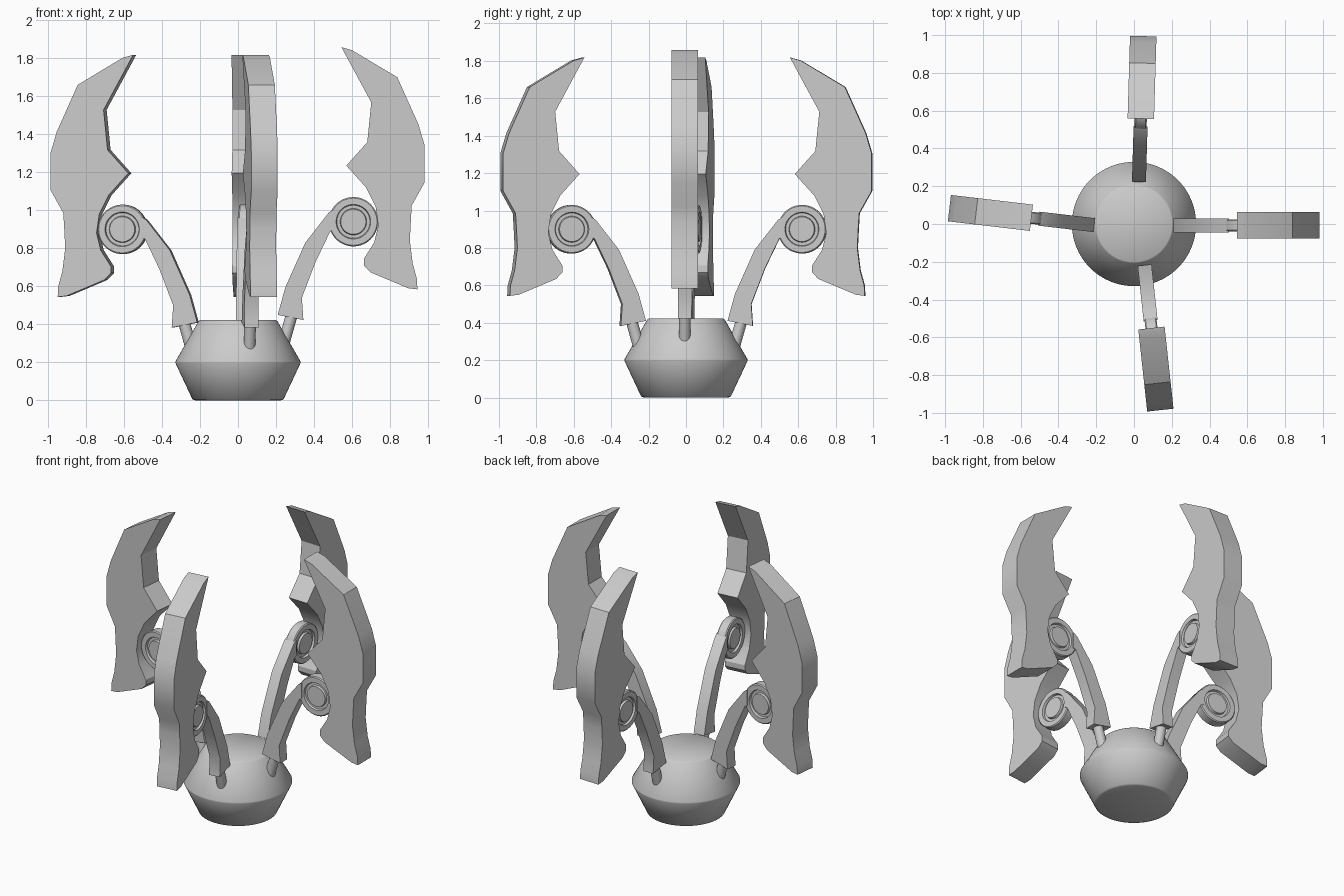
import bpy, bmesh, math
from mathutils import Matrix, Vector

if "Cube" in bpy.data.objects:
    bpy.data.objects.remove(bpy.data.objects["Cube"])


def finish(name, bm, matrix, angle):
    bmesh.ops.recalc_face_normals(bm, faces=bm.faces[:])
    mesh = bpy.data.meshes.new(name)
    bm.to_mesh(mesh)
    bm.free()
    ob = bpy.data.objects.new(name, mesh)
    bpy.context.collection.objects.link(ob)
    ob.matrix_world = matrix
    bpy.ops.object.select_all(action='DESELECT')
    ob.select_set(True)
    bpy.context.view_layer.objects.active = ob
    bpy.ops.object.shade_smooth_by_angle(angle=math.radians(angle))
    return ob


def plate(name, outline, half, matrix):
    """Extrude an (r, z) outline to both sides of y = 0."""
    bm = bmesh.new()
    face = bm.faces.new([bm.verts.new((r, -half, z)) for r, z in outline])
    ext = bmesh.ops.extrude_face_region(bm, geom=[face])
    verts = [v for v in ext["geom"] if isinstance(v, bmesh.types.BMVert)]
    bmesh.ops.translate(bm, verts=verts, vec=(0, 2 * half, 0))
    return finish(name, bm, matrix, 32)


def lathe(name, profile, matrix, angle, sides=48):
    """Revolve a (radius, height) profile about z and cap both ends."""
    bm = bmesh.new()
    rings = [[bm.verts.new((r * math.cos(math.tau * i / sides),
                            r * math.sin(math.tau * i / sides), z))
              for i in range(sides)] for r, z in profile]
    for a, b in zip(rings, rings[1:]):
        for i in range(sides):
            j = (i + 1) % sides
            bm.faces.new((a[i], a[j], b[j], b[i]))
    bm.faces.new(rings[0])
    bm.faces.new(rings[-1])
    return finish(name, bm, matrix, angle)


# Claw blade and arm outlines, radius from the axis against height
CLAW = [(0.54, 1.818), (0.597, 1.802), (0.834, 1.66), (0.945, 1.413),
        (0.977, 1.305), (0.977, 1.105), (0.91, 0.985), (0.905, 0.90),
        (0.90, 0.80), (0.915, 0.68), (0.937, 0.60), (0.94, 0.544),
        (0.892, 0.55), (0.692, 0.634), (0.658, 0.67), (0.658, 0.705),
        (0.712, 0.79), (0.734, 0.88), (0.72, 0.98), (0.67, 1.08),
        (0.566, 1.195), (0.676, 1.318), (0.697, 1.528)]
ARM = [(0.50, 0.965), (0.475, 0.95), (0.35, 0.79), (0.245, 0.555), (0.205, 0.41),
       (0.34, 0.383), (0.332, 0.50), (0.405, 0.69), (0.482, 0.85), (0.50, 0.86)]

# Joint disc with a ring groove on each face
H, G = 0.032, 0.018
JOINT = [(0.066, -H), (0.070, -G), (0.087, -G), (0.091, -H), (0.124, -H), (0.13, -H + 0.006),
         (0.13, H - 0.006), (0.124, H), (0.091, H), (0.087, G), (0.070, G), (0.066, H)]

# Base
lathe("base", [(0.225, 0), (0.24, 0.006), (0.329, 0.196), (0.329, 0.205),
               (0.208, 0.416), (0.2, 0.422)], Matrix(), 70, 64)

# Four grippers: name, axis offset, heading in degrees
for side, offset, heading in (("right", (0.004, -0.007, 0.04), 0),
                              ("back", (0.02, 0.018, 0), 88.3),
                              ("left", (-0.007, -0.03, 0), 173.3),
                              ("front", (0.034, -0.014, 0), -83.8)):
    m = Matrix.Translation(offset) @ Matrix.Rotation(math.radians(heading), 4, 'Z')
    plate(side + "_claw", CLAW, 0.07, m)
    plate(side + "_arm", ARM, 0.037, m)
    lathe(side + "_joint", JOINT,
          m @ Matrix.Translation((0.603, 0, 0.90)) @ Matrix.Rotation(math.pi / 2, 4, 'X'), 30)
    # Pin tying the arm to the base
    start, end = Vector((0.225, 0, 0.22)), Vector((0.29, 0, 0.45))
    tilt = (end - start).to_track_quat('Z', 'Y').to_matrix().to_4x4()
    lathe(side + "_pin", [(0.031, 0), (0.031, (end - start).length)],
          m @ Matrix.Translation(start) @ tilt, 30, 24)
